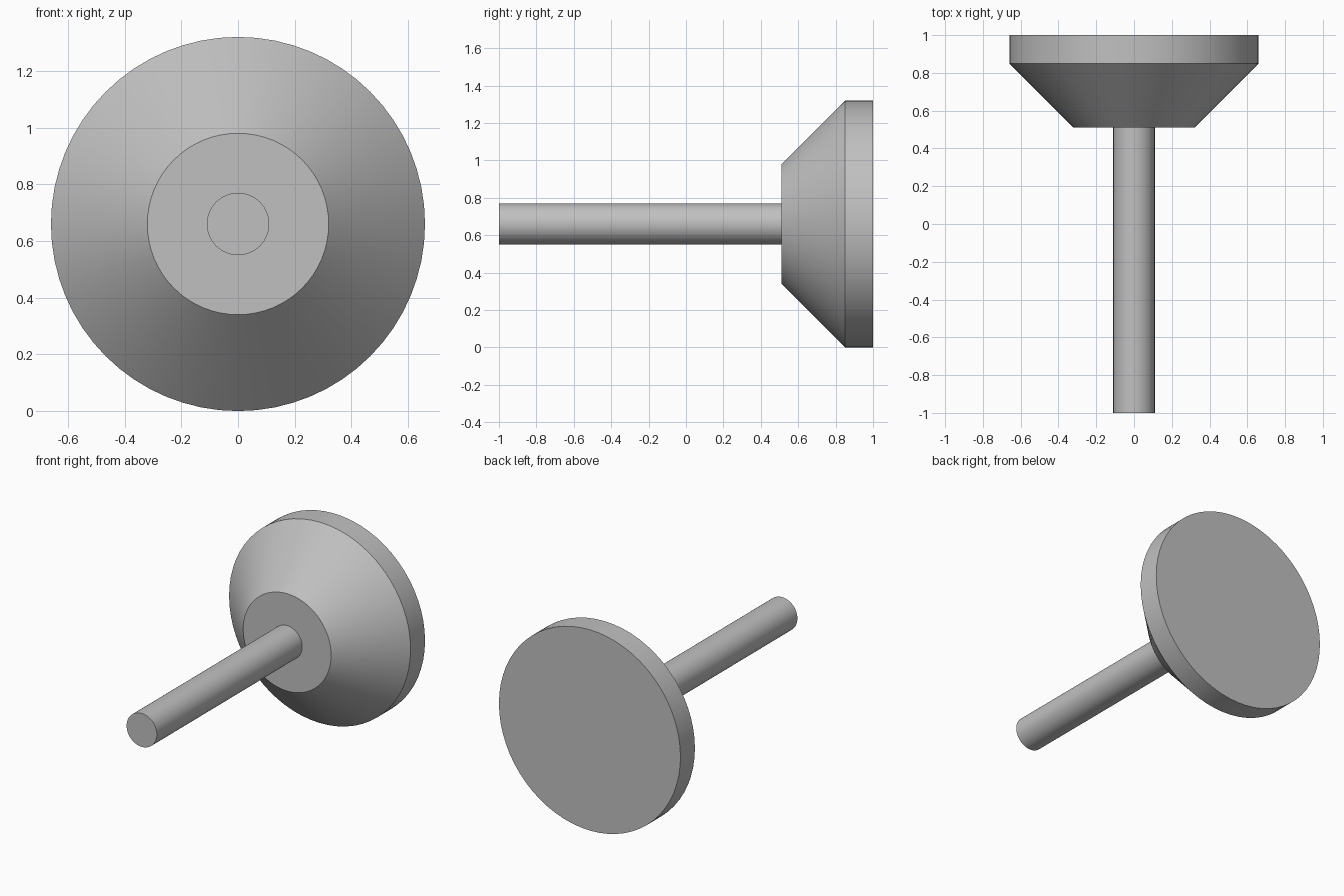
import bpy
import bmesh
import math
from mathutils import Vector

SIDES = 64
HEAD_RADIUS = 0.66

default_cube = bpy.data.objects.get("Cube")
if default_cube:
    bpy.data.objects.remove(default_cube, do_unlink=True)


def make_material(name, color):
    mat = bpy.data.materials.new(name)
    mat.use_nodes = True
    mat.diffuse_color = color
    mat.node_tree.nodes["Principled BSDF"].inputs["Base Color"].default_value = color
    return mat


def turned_part(name, profile, mat):
    """Revolve a (radius, y) profile about the y axis and cap both ends."""
    bm = bmesh.new()
    verts = [bm.verts.new((0, y, r)) for r, y in profile]
    edges = [bm.edges.new(pair) for pair in zip(verts, verts[1:])]
    bmesh.ops.spin(bm, geom=verts + edges, cent=(0, 0, 0), axis=(0, 1, 0),
                   angle=math.tau, steps=SIDES, use_merge=True)
    bmesh.ops.remove_doubles(bm, verts=bm.verts[:], dist=0.0001)
    bmesh.ops.holes_fill(bm, edges=bm.edges[:], sides=0)
    bmesh.ops.recalc_face_normals(bm, faces=bm.faces[:])
    bmesh.ops.translate(bm, verts=bm.verts[:], vec=Vector((0, 0, HEAD_RADIUS)))
    mesh = bpy.data.meshes.new(name)
    bm.to_mesh(mesh)
    bm.free()
    mesh.materials.append(mat)
    obj = bpy.data.objects.new(name, mesh)
    bpy.context.collection.objects.link(obj)

    # Smooth round sides, crisp rims
    bpy.ops.object.select_all(action="DESELECT")
    obj.select_set(True)
    bpy.context.view_layer.objects.active = obj
    bpy.ops.object.shade_smooth_by_angle(angle=math.radians(30))
    return obj


grey = make_material("plain grey", (0.53, 0.53, 0.53, 1))

# Round shaft reaching forward from the head
turned_part("shaft", [(0.11, -1), (0.11, 0.52)], grey)

# Flared head with a straight rim and flat back
turned_part("flared_head", [(0.32, 0.51), (HEAD_RADIUS, 0.85), (HEAD_RADIUS, 1)], grey)
